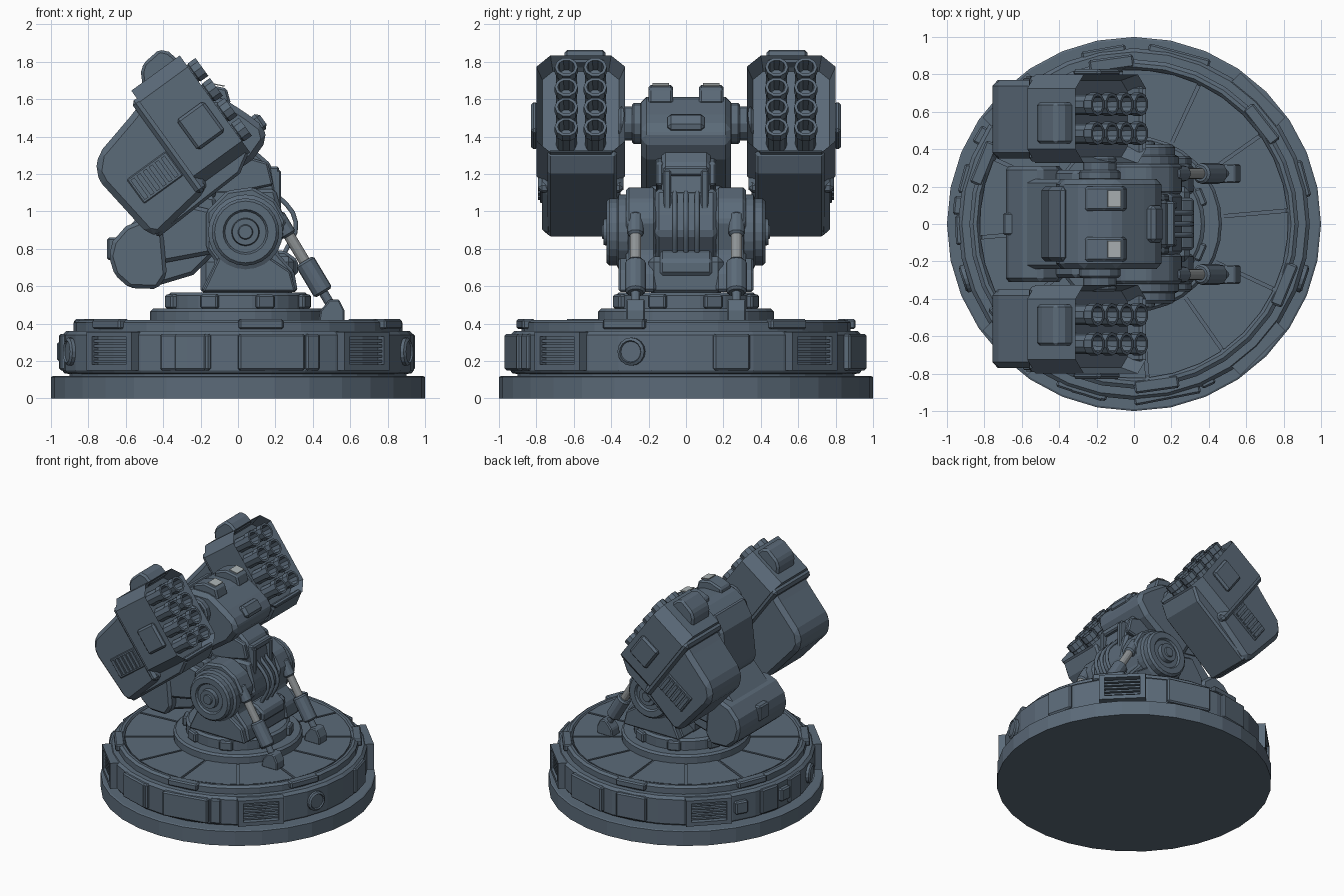
import bpy, bmesh, math
from mathutils import Matrix, Vector

if "Cube" in bpy.data.objects:
    bpy.data.objects.remove(bpy.data.objects["Cube"])


def mat(name, c):
    m = bpy.data.materials.new(name)
    m.diffuse_color = (*c, 1)
    m.use_nodes = True
    m.node_tree.nodes["Principled BSDF"].inputs["Base Color"].default_value = m.diffuse_color
    return m


STEEL = mat("slate steel", (0.105, 0.145, 0.19))
ROD = mat("bare rod metal", (0.27, 0.29, 0.30))
GLASS = mat("pale lens", (0.42, 0.46, 0.47))
I = Matrix.Identity(4)
# launcher frame: local x = firing direction, origin on the elevation pivot
TILT = Matrix.Translation((.04, 0, .89)) @ Matrix.Rotation(math.radians(-36), 4, 'Y')


def finish(name, bm, m=STEEL, bevel=0, mirror=False, M=I):
    bmesh.ops.transform(bm, matrix=M, verts=bm.verts)
    bmesh.ops.recalc_face_normals(bm, faces=bm.faces)
    me = bpy.data.meshes.new(name)
    bm.to_mesh(me)
    bm.free()
    ob = bpy.data.objects.new(name, me)
    bpy.context.collection.objects.link(ob)
    me.materials.append(m)
    if bevel:
        b = ob.modifiers.new("chamfer", 'BEVEL')
        b.width, b.segments, b.limit_method = bevel, 1, 'ANGLE'
    if mirror:
        ob.modifiers.new("mirror", 'MIRROR').use_axis = (False, True, False)
    return ob


def extrude(pts, vec):
    bm = bmesh.new()
    f = bm.faces.new([bm.verts.new(p) for p in pts])
    r = bmesh.ops.extrude_face_region(bm, geom=[f])
    bmesh.ops.translate(bm, vec=vec, verts=[v for v in r['geom'] if isinstance(v, bmesh.types.BMVert)])
    if f.is_valid is False or len(f.link_loops if hasattr(f, 'link_loops') else f.loops) == 0:
        return bm
    return bm


def prism(name, prof, y0, y1, **k):
    """side profile (x, z) extruded across y"""
    return finish(name, extrude([(x, y0, z) for x, z in prof], (0, y1 - y0, 0)), **k)


def box(name, x0, x1, y0, y1, z0, z1, **k):
    return prism(name, [(x0, z0), (x1, z0), (x1, z1), (x0, z1)], y0, y1, **k)


def lathe(name, prof, n=32, **k):
    """profile (r, z) turned round z"""
    bm = bmesh.new()
    rings = [[bm.verts.new((r * math.cos(t), r * math.sin(t), z))
              for t in (2 * math.pi * i / n for i in range(n))] for r, z in prof]
    for a, b in zip(rings, rings[1:]):
        for i in range(n):
            bm.faces.new((a[i], a[(i + 1) % n], b[(i + 1) % n], b[i]))
    bm.faces.new(rings[0])
    bm.faces.new(rings[-1])
    return finish(name, bm, **k)


def along(p, q):
    """matrix taking the z axis onto the line p-q"""
    p, q = Vector(p), Vector(q)
    return Matrix.Translation(p) @ (q - p).to_track_quat('Z', 'Y').to_matrix().to_4x4()


def rod(name, p, q, r, n=12, **k):
    L = (Vector(q) - Vector(p)).length
    c = min(.012, r * .3)
    return lathe(name, [(r - c, 0), (r, c), (r, L - c), (r - c, L)], n, M=along(p, q), **k)


def spin(deg):
    return Matrix.Rotation(math.radians(deg), 4, 'Z')


# ---------- round base ----------
lathe("base_disc", [(1, 0), (1, .115), (.99, .12)])
lathe("base_ring", [(.9, .11), (.9, .13), (.93, .135), (.94, .15), (.94, .34), (.92, .36), (.88, .36)])
lathe("base_deck", [(.88, .35), (.88, .405), (.86, .42), (.84, .42), (.82, .395), (.4, .41)])
for i in range(12):                                    # deck wedges with seams
    arc = [(r, math.radians(t)) for r, t in
           [(.47, 1), (.825, .6), (.825, 10), (.825, 20), (.825, 29.4), (.47, 29), (.47, 15)]]
    pts = [(r * math.cos(t), r * math.sin(t), .385) for r, t in arc]
    finish("deck_wedge", extrude(pts, (0, 0, .03)), M=spin(30 * i + 5))
    if i % 2:
        box("deck_rim_block", .83, .9, -.12, .12, .37, .424, bevel=.01, M=spin(30 * i + 8))

for a in (-45, 45, 135, 225):                          # louvred vents
    for z0, z1 in ((.15, .18), (.33, .355)):
        box("vent_frame_bar", .9, .975, -.17, .17, z0, z1, M=spin(a))
    for s in (-1, 1):
        box("vent_frame_side", .9, .975, s * .15 - .02, s * .15 + .02, .15, .355, M=spin(a))
    for j in range(5):
        box("vent_slat", .92, .96, -.135, .135, .192 + .027 * j, .206 + .027 * j, M=spin(a))
for a in (-18, 198):                                   # round ports
    lathe("round_port", [(.075, 0), (.075, .045), (.06, .055), (.055, .045), (.03, .045)], 16,
          M=spin(a) @ along((.91, 0, .25), (1, 0, .25)))
for a, w in ((-79, .18), (-108, .13), (15, .1), (75, .17), (100, .12), (165, .08), (182, .08), (255, .1), (-65, .04)):
    box("ring_panel", .9, .955, -w, w, .15, .345, bevel=.01, M=spin(a))
for a in (150, 174):
    box("ring_hatch", .9, .97, -.05, .05, .2, .3, bevel=.01, M=spin(a))

# ---------- turntable ----------
lathe("turntable_flange", [(.47, .4), (.47, .465), (.455, .48), (.4, .48)])
lathe("turntable_drum", [(.38, .44), (.38, .55), (.36, .565), (.2, .565)])
for i in range(8):
    box("turntable_lug", .36, .405, -.05, .05, .48, .555, bevel=.01, M=spin(45 * i + 22))

# ---------- yoke ----------
box("yoke_foot", -.2, .3, -.2, .2, .55, .76, bevel=.03)
prism("yoke_cheek", [(-.2, .57), (.32, .57), (.3, .68), (.21, .78), (.26, .95), (.2, 1.06), (.08, 1.13),
                     (-.06, 1.11), (-.17, 1.0), (-.17, .8), (-.12, .73)], .16, .32, bevel=.015, mirror=True)
prism("yoke_gusset", [(-.19, .57), (.31, .57), (.28, .68), (.16, .76), (-.1, .76)], .3, .36, bevel=.01, mirror=True)
lathe("pivot_disc", [(.2, 0), (.2, .05), (.18, .06), (.18, .1), (.165, .115), (.12, .115), (.11, .1), (.075, .1),
                     (.07, .13), (.04, .13), (.035, .14)], 24, M=along((.04, .31, .89), (.04, 1, .89)), mirror=True)
prism("yoke_front_block", [(.2, .64), (.32, .66), (.32, .74), (.25, .79), (.2, .79)], -.14, .14, bevel=.015)

# ---------- swinging arm ----------
prism("arm_lower", [(.24, .98), (.26, .88), (.15, .74), (-.12, .74), (-.3, .95), (-.2, 1.12), (.2, 1.12)],
      -.165, .165, bevel=.02)
prism("arm_upper", [(.21, 1.08), (.18, 1.25), (.1, 1.32), (-.2, 1.4), (-.4, 1.2), (-.2, .95)], -.13, .13, bevel=.02)
prism("arm_side_plate", [(.19, 1.14), (.16, 1.26), (.02, 1.3), (-.2, 1.2), (-.1, 1.08)], .12, .16, mirror=True, bevel=.01)
for s in (-1, 1):
    box("arm_front_frame_side", .16, .23, s * .1 - .02, s * .1 + .02, 1.0, 1.22, bevel=.008)
box("arm_front_frame_top", .14, .22, -.12, .12, 1.19, 1.24, bevel=.01)
for y in (-.06, 0, .06):                               # hoses at the front
    cu = bpy.data.curves.new("hose", 'CURVE')
    cu.dimensions, cu.bevel_depth, cu.bevel_resolution, cu.resolution_u = '3D', .014, 1, 4
    sp = cu.splines.new('BEZIER')
    sp.bezier_points.add(2)
    for p, c in zip(sp.bezier_points, ((.18, 1.12), (.31, .94), (.24, .76))):
        p.co = (c[0], y, c[1])
        p.handle_left_type = p.handle_right_type = 'AUTO'
    cu.materials.append(STEEL)
    bpy.context.collection.objects.link(bpy.data.objects.new("hose", cu))

# ---------- rear counterweight ----------
prism("counterweight_drum", [(-.6, .92), (-.67, .84), (-.69, .76), (-.66, .66), (-.58, .59), (-.43, .585),
                             (-.38, .66), (-.4, .88), (-.5, .96)], -.31, .31, bevel=.02)
prism("counterweight_body", [(-.6, .9), (-.44, .6), (-.24, .66), (-.1, .8), (-.12, 1.08), (-.4, 1.12)],
      -.24, .24, bevel=.02)
prism("counterweight_arm", [(-.42, .72), (-.1, .78), (-.1, 1.0), (-.32, 1.05), (-.42, .9)], .2, .29, bevel=.02, mirror=True)
box("counterweight_latch", -.7, -.64, -.06, .06, .74, .86, bevel=.01)

# ---------- elevation pistons ----------
def P(t):
    return (.22 + .27 * t, .27, .96 - .45 * t)


rod("piston_sleeve", P(-.05), P(.2), .042, mirror=True)
rod("piston_rod", P(.1), P(.7), .03, m=ROD, mirror=True)
rod("piston_barrel", P(.5), P(.88), .055, mirror=True)
rod("piston_end", P(.85), P(1.05), .025, mirror=True)
prism("piston_bracket", [(.43, .41), (.57, .41), (.57, .47), (.54, .53), (.49, .53), (.44, .47)],
      .22, .32, bevel=.008, mirror=True)

# ---------- sensor head ----------
prism("sensor_head", [(.26, .29), (.38, .33), (.41, .40), (.38, .50), (.32, .66), (.17, .77), (.02, .77), (-.12, .62), (-.16, .3)],
      -.24, .24, bevel=.03, M=TILT)
prism("head_back_slab", [(.06, .8), (-.08, .74), (-.3, .5), (-.3, .25), (.0, .25), (.06, .5)], -.2, .2, bevel=.02, M=TILT)
box("head_chin", .34, .43, -.1, .1, .38, .48, bevel=.02, M=TILT)
prism("eye_hood", [(.16, .74), (.2, .785), (.30, .755), (.37, .68), (.34, .6), (.2, .66)], .07, .2, bevel=.012,
      mirror=True, M=TILT)
prism("eye_lens", [(.318, .745), (.366, .694), (.371, .698), (.323, .749)], .09, .18, m=GLASS, mirror=True, M=TILT)
rod("pod_axle", TILT @ Vector((.16, .2, .6)), TILT @ Vector((.16, .36, .6)), .09, mirror=True)
rod("pod_axle_collar", TILT @ Vector((.16, .23, .6)), TILT @ Vector((.16, .29, .6)), .11, mirror=True)

# ---------- missile pods ----------
c = .075
y0, y1, b0, b1 = .325, .80, .33, .97
octagon = [(y0 + c, b0), (y1 - c, b0), (y1, b0 + c), (y1, b1 - c), (y1 - c, b1), (y0 + c, b1), (y0, b1 - c), (y0, b0 + c)]
bm = extrude([(-.05, y, b) for y, b in octagon], (.32, 0, 0))
bm.faces.ensure_lookup_table()
front = max(bm.faces, key=lambda f: f.calc_center_median().x)
bmesh.ops.recalc_face_normals(bm, faces=bm.faces)
bmesh.ops.inset_region(bm, faces=[front], thickness=.035)
bmesh.ops.translate(bm, vec=(-.1, 0, 0), verts=front.verts)
finish("pod_front_shell", bm, mirror=True, M=TILT)
for row in range(4):                                   # hollow launch tubes
    for y in (.485, .64):
        lathe("launch_tube", [(.056, 0), (.056, .11), (.062, .115), (.062, .165), (.046, .165), (.042, .08)], 10,
              M=TILT @ along((.165, y, .455 + .132 * row), (1, y, .455 + .132 * row)), mirror=True)
prism("pod_rear_body", [(0, .90), (-.14, .86), (-.39, .80), (-.46, .73), (-.47, .66), (-.43, .3), (-.385, .255),
                        (-.05, .30), (0, .34)], .35, .77, bevel=.04, mirror=True, M=TILT)
prism("pod_belly_plate", [(-.4, .25), (.16, .27), (.26, .33), (.26, .36), (-.38, .36)], .37, .74, bevel=.015,
      mirror=True, M=TILT)
box("pod_waist_band", -.09, -.03, .335, .79, .31, .92, bevel=.02, mirror=True, M=TILT)
prism("pod_top_box", [(.0, .93), (.05, 1.02), (.09, 1.05), (.2, 1.06), (.235, 1.02), (.25, .95)], .43, .65, bevel=.015,
      mirror=True, M=TILT)
box("pod_side_plate", .05, .23, .79, .83, .5, .7, bevel=.015, mirror=True, M=TILT)
box("pod_vent_panel", -.35, -.09, .76, .78, .44, .6, bevel=.006, mirror=True, M=TILT)
for j in range(6):
    box("pod_vent_slat", -.335 + .04 * j, -.31 + .04 * j, .77, .79, .455, .585, mirror=True, M=TILT)
